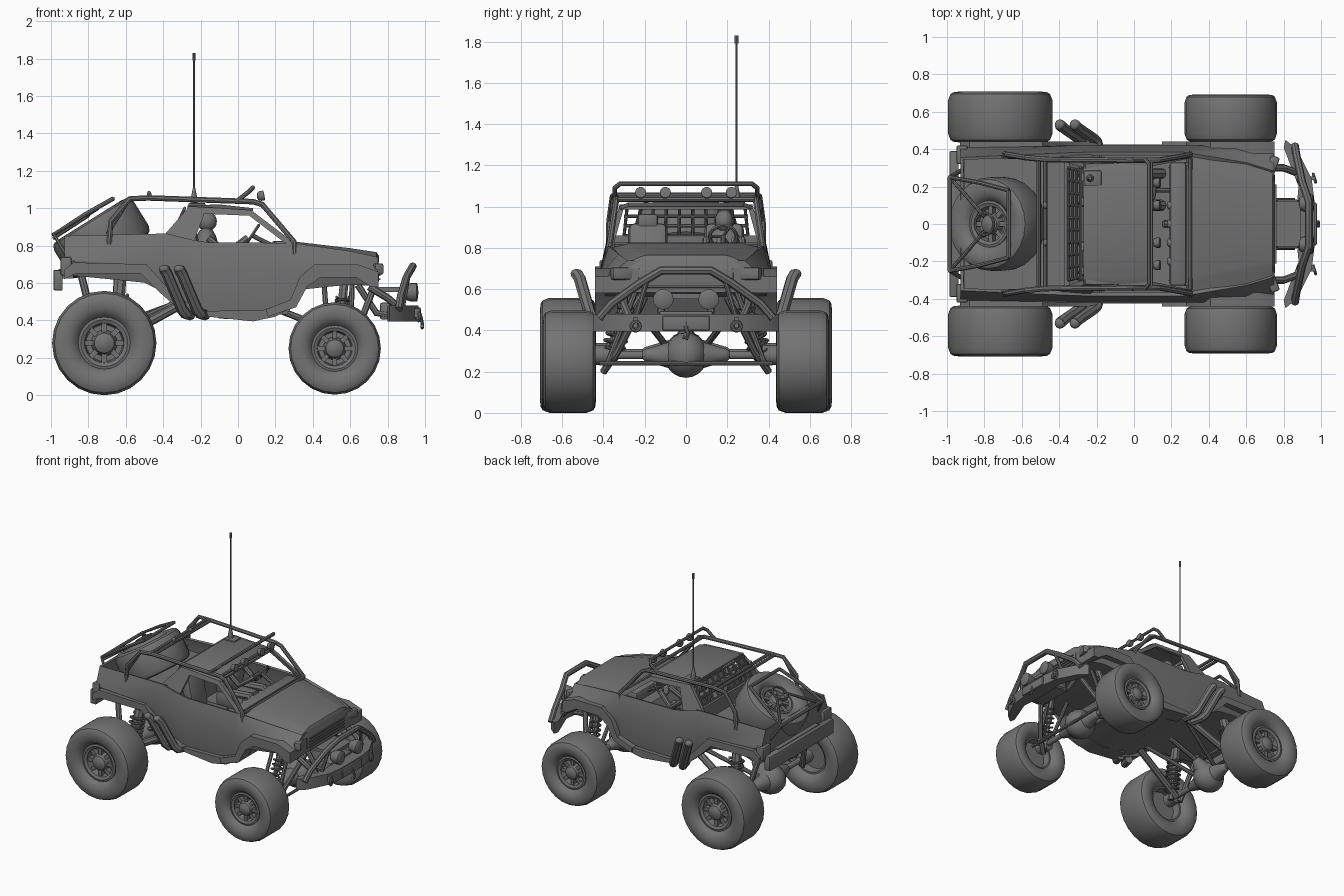
import bpy, bmesh, math
from mathutils import Vector, Matrix

if "Cube" in bpy.data.objects:
    bpy.data.objects.remove(bpy.data.objects["Cube"])

def finish(name, bm, mat=None):
    if mat: bm.transform(mat)
    bmesh.ops.recalc_face_normals(bm, faces=bm.faces[:])
    me = bpy.data.meshes.new(name); bm.to_mesh(me); bm.free()
    ob = bpy.data.objects.new(name, me); bpy.context.collection.objects.link(ob)
    return ob

def aim(center, axis):
    return Matrix.Translation(center) @ Vector(axis).to_track_quat('Z', 'Y').to_matrix().to_4x4()

def box(name, c, size, ry=0, rz=0, bev=0):
    bm = bmesh.new(); bmesh.ops.create_cube(bm, size=1)
    bmesh.ops.scale(bm, vec=size, verts=bm.verts)
    if bev: bmesh.ops.bevel(bm, geom=bm.edges[:], offset=bev, segments=2, affect='EDGES', profile=.5)
    return finish(name, bm, Matrix.Translation(c) @ Matrix.Rotation(rz, 4, 'Z') @ Matrix.Rotation(ry, 4, 'Y'))

def ball(name, c, size):
    bm = bmesh.new(); bmesh.ops.create_uvsphere(bm, u_segments=16, v_segments=10, radius=1)
    return finish(name, bm, Matrix.Translation(c) @ Matrix.Diagonal((*size, 1)))

def lathe(name, prof, c, axis, n=24):
    bm = bmesh.new()
    rings = [[bm.verts.new((r*math.cos(a*math.tau/n), r*math.sin(a*math.tau/n), h)) for a in range(n)] for r, h in prof]
    for p, q in zip(rings, rings[1:]):
        for i in range(n):
            bm.faces.new((p[i], p[(i+1) % n], q[(i+1) % n], q[i]))
    bmesh.ops.remove_doubles(bm, verts=bm.verts[:], dist=1e-5)
    return finish(name, bm, aim(c, axis))

def tube(name, pts, r, closed=False):
    cu = bpy.data.curves.new(name, 'CURVE'); cu.dimensions = '3D'
    cu.bevel_depth = r; cu.bevel_resolution = 2; cu.use_fill_caps = True
    sp = cu.splines.new('POLY'); sp.points.add(len(pts)-1); sp.use_cyclic_u = closed
    for p, q in zip(sp.points, pts): p.co = (*q, 1)
    ob = bpy.data.objects.new(name, cu); bpy.context.collection.objects.link(ob)
    return ob

def prism(name, pts, a, b, plane='xz', lean=0):
    # outline extruded along y (xz) or z (xy)
    f = (lambda u, v, w: (u, w - lean*math.copysign(1, w)*(v-.82), v)) if plane == 'xz' else (lambda u, v, w: (u, v, w))
    bm = bmesh.new()
    lo, hi = ([bm.verts.new(f(u, v, w)) for u, v in pts] for w in (a, b))
    bm.faces.new(lo); bm.faces.new(hi)
    for i in range(len(pts)):
        j = (i+1) % len(pts); bm.faces.new((lo[i], lo[j], hi[j], hi[i]))
    return finish(name, bm)

def loft(name, sections, thick=0):
    # sections: half chains of (x, y, z), mirrored across y
    bm = bmesh.new()
    rows = [[bm.verts.new(p) for p in s] + [bm.verts.new((x, -y, z)) for x, y, z in reversed(s)] for s in sections]
    for p, q in zip(rows, rows[1:]):
        for i in range(len(p)-1): bm.faces.new((p[i], p[i+1], q[i+1], q[i]))
    bm.faces.new(rows[0]); bm.faces.new(rows[-1])
    ob = finish(name, bm)
    if thick:
        m = ob.modifiers.new('shell', 'SOLIDIFY'); m.thickness = thick; m.offset = 0
    return ob

def wheel(name, c, axis, R, h):
    lathe(name+'_tire', [(R*r, h*w) for r, w in ((.48, -.6), (.55, -.84), (.66, -.97), (.78, -1), (.9, -.97), (.955, -.9), (1, -.66),
          (1, .66), (.955, .9), (.9, .97), (.78, 1), (.66, .97), (.55, .84), (.48, .6))], c, axis)
    lathe(name+'_rim', [(R*r, h*w) for r, w in ((0, -.2), (.43, -.2), (.45, -.65), (.5, -.65), (.5, .72), (.45, .75), (.38, .68),
          (.35, .35), (.25, .35), (.22, .6), (.19, .74), (.1, .84), (0, .87))], c, axis)
    for i in range(8):
        bm = bmesh.new(); bmesh.ops.create_cube(bm, size=1)
        bm.transform(aim(c, axis) @ Matrix.Rotation(i*math.tau/8, 4, 'Z') @ Matrix.Translation((R*.29, 0, h*.47)) @ Matrix.Diagonal((R*.19, R*.1, h*.3, 1)))
        finish(name+'_spoke', bm)

def shock(name, a, b, r):
    a, b = Vector(a), Vector(b); d = b-a; M = aim(a, d); L = d.length
    tube(name+'_rod', [a, b], r*.45)
    tube(name+'_body', [a+d*.5, b], r*.7)
    tube(name+'_coil', [M @ Vector((r*math.cos(t*.7), r*math.sin(t*.7), L*(.15+.6*t/63))) for t in range(64)], r*.2)

# body tub: belt line, waist line, sill line per station
st = [(-.92, .35, .85, .40, .72, .37, .65), (-.5, .365, .86, .405, .70, .37, .61), (-.38, .37, .862, .41, .67, .38, .55),
      (-.25, .375, .83, .41, .66, .385, .47), (-.16, .375, .815, .41, .66, .385, .44), (.26, .375, .812, .41, .66, .385, .44),
      (.33, .365, .805, .41, .67, .385, .57), (.6, .32, .765, .40, .67, .37, .60), (.74, .28, .735, .37, .66, .34, .59)]
loft('body_tub', [[(x, a, b), (x, c, d), (x, e, f)] for x, a, b, c, d, e, f in st], .02)
loft('hood', [[(x, y, z), (x, y2, z2), (x, y2-.03, z2+.008)] for x, y, z, y2, z2 in
     ((.29, .37, .80, .31, .815), (.6, .322, .765, .25, .778), (.74, .28, .73, .22, .757), (.755, .26, .70, .20, .735))])
box('bed_floor', (-.64, 0, .74), (.54, .76, .03))
box('bed_bulkhead', (-.36, 0, .72), (.03, .74, .28))
box('grille', (.74, 0, .655), (.03, .46, .1), bev=.01)
for i in range(4): box('grille_slat', (.757, 0, .62+.022*i), (.01, .42, .008))
box('dashboard', (.235, 0, .785), (.09, .66, .08), bev=.015)
prism('belly_pan', [(-.17, .45), (-.1, .41), (.1, .4), (.26, .45)], -.3, .3)

# cab roof and rear window net
loft('roof', [[(-.27, .32, 1.0), (-.27, .28, 1.015)], [(-.1, .325, 1.0), (-.1, .28, 1.02)], [(.08, .32, .985), (.08, .28, 1.0)]])
for i in range(10):
    y = -.3+i*.0667
    tube('net_strap', [(-.285, y*.95, 1.0), (-.35, y, .86)], .008)
for i in range(4):
    t = i/3; tube('net_cord', [(-.285-.065*t, -.3, 1-.14*t), (-.285-.065*t, .3, 1-.14*t)], .008)

for s in (1, -1):
    # window frames, fender flares, steps
    prism('window_frame', [(-.40, .85), (-.26, 1.01), (.07, .99), (.32, .80), (.27, .80), (.06, .96), (-.18, .97), (-.24, .81)],
          s*.35, s*.375, lean=.28)
    prism('rear_flare', [(-.93, .67), (-.88, .71), (-.49, .70), (-.40, .60), (-.32, .52), (-.17, .45), (-.17, .42),
          (-.34, .48), (-.43, .56), (-.52, .65), (-.87, .65), (-.93, .62)], s*.35, s*.44)
    prism('front_flare', [(.15, .46), (.28, .51), (.33, .63), (.41, .70), (.64, .70), (.75, .66), (.75, .58), (.71, .58),
          (.63, .63), (.44, .63), (.37, .58), (.31, .47), (.16, .42)], s*.33, s*.44)
    prism('side_step', [(-.17, .45), (-.16, .42), (.08, .395), (.2, .42), (.27, .46)], s*.3, s*.425)
    box('headlight', (.735, s*.3, .675), (.05, .13, .06), rz=-s*.35, bev=.01)
    box('tail_corner', (-.92, s*.37, .69), (.06, .1, .1), bev=.01)
    # side exhaust pipes
    for x in (-.395, -.315):
        tube('exhaust', [(x+.14, s*.36, .43), (x+.115, s*.44, .435), (x+.095, s*.46, .46), (x+.015, s*.515, .65), (x, s*.53, .675)], .03)
        ball('exhaust_tip', (x, s*.53, .675), (.029, .029, .022))
    # wheels
    wheel('rear_wheel', (-.715, s*.572, .279), (0, s, 0), .279, .136)
    wheel('front_wheel', (.517, s*.566, .25), (0, s, 0), .247, .127)
    # axle halves, shocks, links
    for x, z in ((-.715, .29), (.517, .28)):
        lathe('axle_half', [(0, 0), (.075, .05), (.06, .1), (.035, .18), (.03, .2), (.02, .21), (.02, .36), (.05, .37), (.05, .46), (0, .46)],
              (x, 0, z), (0, s, 0), 14)
    shock('front_shock', (.53, s*.38, .24), (.57, s*.26, .62), .035)
    tube('front_strut', [(.60, s*.38, .24), (.61, s*.24, .6)], .014)
    tube('rear_strut', [(-.74, s*.36, .25), (-.84, s*.27, .65)], .02)
    shock('rear_shock', (-.66, s*.37, .24), (-.63, s*.27, .63), .05)
    tube('rear_lower_link', [(-.7, s*.35, .27), (-.28, s*.28, .50)], .026)
    tube('rear_upper_link', [(-.69, s*.1, .33), (-.3, s*.24, .51)], .016)
    tube('front_lower_arm', [(.53, s*.40, .20), (.62, s*.33, .30), (.72, s*.2, .56)], .018)
    tube('front_upper_arm', [(.48, s*.38, .32), (.46, s*.2, .6)], .014)
    tube('bumper_brace', [(.70, s*.3, .58), (.80, s*.3, .52), (.88, s*.27, .45)], .02)
    tube('nose_rail', [(.64, s*.12, .59), (.74, s*.12, .44), (.86, s*.12, .42)], .018)
    # roll cage side
    tube('cage_side', [(-.69, s*.375, .80), (-.68, s*.372, .93), (-.58, s*.355, 1.05), (-.48, s*.345, 1.055), (.08, s*.34, 1.035),
         (.13, s*.34, 1.02), (.30, s*.37, .82), (.30, s*.38, .75)], .015)
    tube('cage_strut', [(-.58, s*.355, 1.05), (-.70, s*.36, .86)], .01)
    ball('rear_roof_light', (-.475, s*.1, 1.075), (.012, .02, .018))
    # bumper lamps, shackles, tow points
    lathe('bumper_lamp', [(0, -.05), (.035, -.04), (.05, 0), (.05, .03), (.043, .035), (0, .04)], (.925, s*.11, .55), (1, 0, 0), 16)
    lathe('tow_shackle', [(.022+.009*math.cos(k*math.tau/6), .009*math.sin(k*math.tau/6)) for k in range(7)], (.965, s*.245, .42), (1, .3, 0), 12)
    box('tow_tab', (.95, s*.245, .44), (.04, .02, .05))
    for y in (.1, .22):
        lathe('roof_light', [(0, -.02), (.02, -.015), (.027, 0), (.027, .02), (0, .022)], (.12, s*y, 1.065), (1, 0, .2), 14)
    # spare rack side
    tube('rack_rail', [(-.9, s*.3, .72), (-.985, s*.25, .86), (-.82, s*.22, .965), (-.67, s*.18, 1.05)], .012)
    tube('rack_brace', [(-.985, s*.25, .84), (-.80, s*.04, .96)], .01)

# cage cross bars and light hoop
for x, z in ((-.51, 1.05), (-.475, 1.055), (.09, 1.035)):
    tube('cage_cross', [(x, -.345, z), (x, .345, z)], .012)
tube('light_hoop', [(-.01, -.345, 1.035), (.06, -.345, 1.09), (.08, -.32, 1.11), (.08, .32, 1.11), (.06, .345, 1.09), (-.01, .345, 1.035)], .012)
tube('windshield_bar', [(.30, -.35, .815), (.30, .35, .815)], .012)

# differentials and drive shafts
for x, z, d in ((-.715, .285, 1), (.517, .28, -1)):
    ball('differential', (x, 0, z), (.12, .105, .11))
    lathe('diff_nose', [(.1, .02), (.055, .11), (.03, .17), (0, .17)], (x, 0, z), (d*.8, 0, .7), 16)
    tube('drive_shaft', [(x+d*.13, 0, z+.11), (x+d*.36, 0, .48)], .018)
tube('steering_rod', [(.62, -.42, .24), (.62, .42, .24)], .011)

# front bumper, bull bar, winch hook
half = [(.965, .12), (.95, .24), (.87, .40), (.81, .45), (.80, .41), (.88, .2), (.87, .1)]
prism('front_bumper', half + [(x, -y) for x, y in reversed(half)], .395, .48, 'xy')
box('winch_mount', (.82, 0, .45), (.12, .26, .09), bev=.01)
box('nose_plate', (.80, 0, .565), (.18, .24, .025))
box('winch_plate', (.965, 0, .435), (.025, .23, .07), bev=.008)
tube('bull_bar', [(.86, -.42, .46), (.87, -.36, .53), (.90, -.22, .63), (.935, -.12, .69), (.935, .12, .69), (.90, .22, .63),
     (.87, .36, .53), (.86, .42, .46)], .021)
for s in (1, -1): tube('bull_bar_inner', [(.88, s*.24, .47), (.91, s*.19, .64)], .013)
tube('winch_hook', [(.97, 0, .44), (.98, 0, .41), (.985, .012, .385), (.985, .005, .36), (.985, -.015, .37)], .009)

# rear bumper
box('rear_bumper', (-.962, 0, .615), (.05, .78, .11), bev=.008)
box('bumper_mount', (-.92, 0, .65), (.08, .5, .05))

# spare wheel and rack cross bars
wheel('spare', (-.73, 0, .84), (-.53, 0, .85), .25, .115)
tube('rack_low_bar', [(-.985, -.25, .86), (-.985, .25, .86)], .012)
tube('rack_top_bar', [(-.67, -.18, 1.05), (-.67, .18, 1.05)], .012)
tube('rack_ring', [(-.80+.051*math.cos(a), .06*math.sin(a), .965+.032*math.cos(a)) for a in [k*math.tau/12 for k in range(12)]], .008, True)

# seats, driver, steering wheel
for y in (.185, -.185):
    box('seat_base', (-.13, y, .62), (.24, .22, .12), bev=.03)
    box('seat_back', (-.24, y, .77), (.08, .19, .3), ry=-.2, bev=.03)
    box('headrest', (-.255, y, .93), (.05, .10, .07), bev=.015)
ball('driver_head', (-.165, .185, .93), (.052, .045, .055))
ball('driver_torso', (-.17, .185, .78), (.065, .1, .12))
for y in (.10, .27):
    tube('driver_arm', [(-.16, y, .84), (-.06, y, .76), (.05, .185+(y-.185)*.6, .84)], .02)
    tube('driver_leg', [(-.16, y, .68), (.03, y, .70), (.15, y, .55)], .03)
lathe('steering_wheel', [(.065+.009*math.cos(k*math.tau/6), .009*math.sin(k*math.tau/6)) for k in range(7)], (.075, .18, .855), (-.75, 0, .5), 18)
tube('steering_column', [(.075, .18, .855), (.22, .18, .78)], .012)
for a in (0, 2.1, 4.2):
    tube('wheel_spoke', [(.075, .18, .855), aim((.075, .18, .855), (-.75, 0, .5)) @ Vector((.065*math.cos(a), .065*math.sin(a), 0))], .007)
for y in (-.2, -.1, 0, .1): ball('dash_gauge', (.195, y, .80), (.02, .025, .025))

# antenna
box('antenna_plate', (-.22, .245, 1.02), (.09, .08, .015), bev=.005)
lathe('antenna_base', [(0, 0), (.02, 0), (.018, .03), (.006, .09), (0, .09)], (-.235, .245, 1.02), (0, 0, 1), 12)
tube('antenna_rod', [(-.235, .245, 1.03), (-.235, .245, 1.82)], .005)
tube('antenna_tip', [(-.235, .245, 1.79), (-.235, .245, 1.83)], .009)

# tubes to mesh, smooth shading with sharp edges, one dark grey paint
for o in bpy.context.scene.objects: o.select_set(True)
bpy.context.view_layer.objects.active = bpy.context.scene.objects[0]
bpy.ops.object.convert(target='MESH')
bpy.ops.object.shade_smooth_by_angle(angle=math.radians(32))
paint = bpy.data.materials.new('dark_grey'); paint.diffuse_color = (.17, .17, .17, 1)
for o in bpy.context.scene.objects:
    o.data.materials.clear(); o.data.materials.append(paint)

for m in bpy.data.materials:
    if m.users and not m.is_grease_pencil:
        m.use_nodes = True
        m.node_tree.nodes["Principled BSDF"].inputs["Base Color"].default_value = m.diffuse_color
